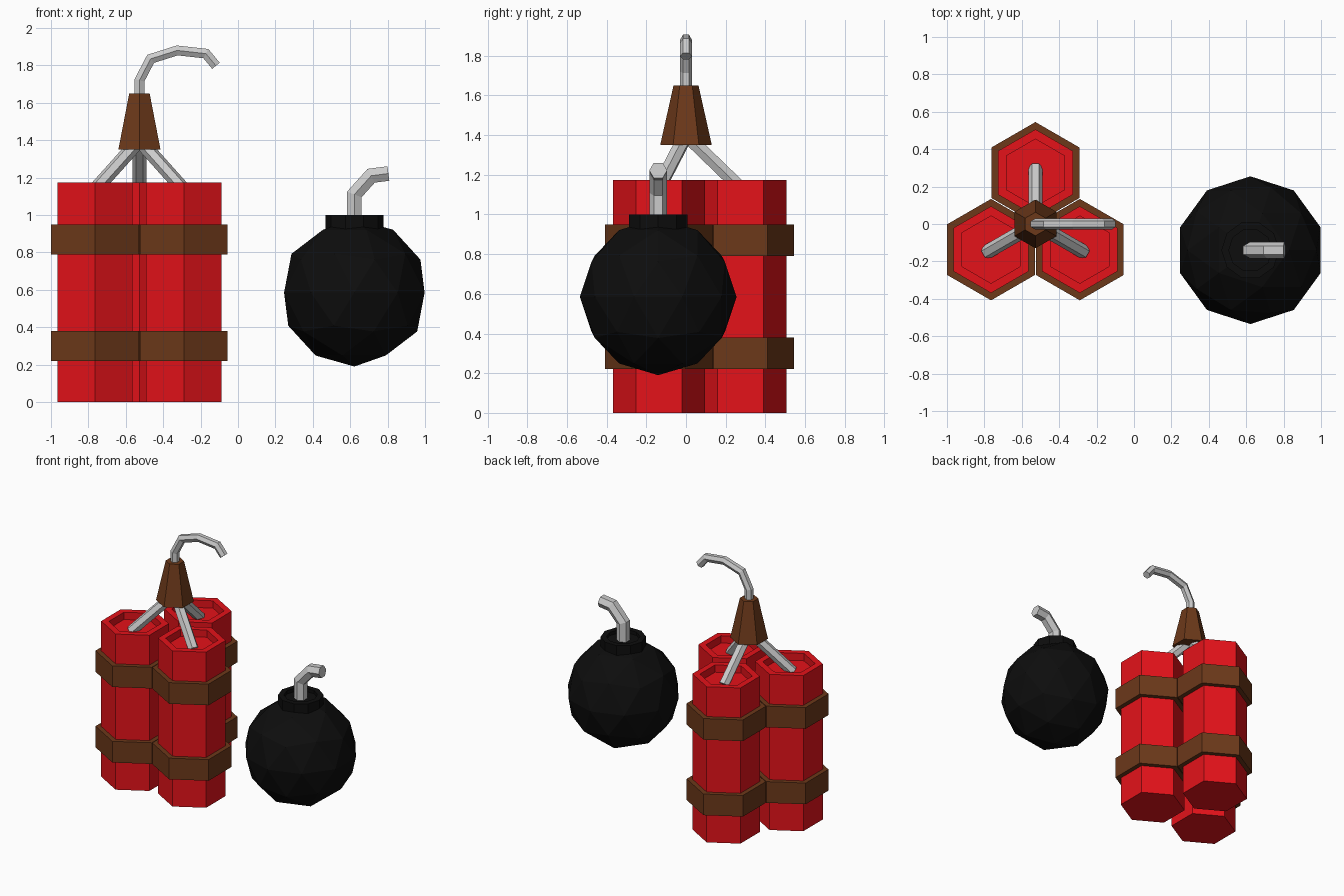
import bpy, bmesh
from math import cos, sin, pi, radians
from mathutils import Vector

if "Cube" in bpy.data.objects:
    bpy.data.objects.remove(bpy.data.objects["Cube"])


def material(name, rgb):
    m = bpy.data.materials.new(name)
    m.diffuse_color = (*rgb, 1)
    m.use_nodes = True
    m.node_tree.nodes["Principled BSDF"].inputs["Base Color"].default_value = m.diffuse_color
    return m


RED = material("red", (0.78, 0.006, 0.01))
BROWN = material("brown", (0.15, 0.04, 0.01))
BLACK = material("black", (0.004, 0.004, 0.004))


def finish(name, bm, loc, mat=None):
    bmesh.ops.recalc_face_normals(bm, faces=bm.faces)
    me = bpy.data.meshes.new(name)
    bm.to_mesh(me)
    bm.free()
    ob = bpy.data.objects.new(name, me)
    ob.location = loc
    if mat:
        me.materials.append(mat)
    bpy.context.collection.objects.link(ob)
    return ob


def loft(name, rings, loc, mat=None):
    """Join rings of points into a closed, capped surface."""
    bm = bmesh.new()
    vs = [[bm.verts.new(p) for p in ring] for ring in rings]
    n = len(vs[0])
    for a, b in zip(vs, vs[1:]):
        for i in range(n):
            j = (i + 1) % n
            bm.faces.new((a[i], a[j], b[j], b[i]))
    bm.faces.new(vs[0])
    bm.faces.new(vs[-1])
    return finish(name, bm, loc, mat)


def turned(name, profile, sides, start, loc, mat):
    """Low-poly turned shape from (radius, z) pairs."""
    angles = [start + 2 * pi * i / sides for i in range(sides)]
    loft(name, [[(r * cos(a), r * sin(a), z) for a in angles] for r, z in profile], loc, mat)


def fuse(name, path, radius, loc, heading=0.0):
    """Six-sided mitred tube along (outward, z) points in a vertical plane."""
    out = Vector((cos(heading), sin(heading), 0))
    up = Vector((0, 0, 1))
    side = out.cross(up)
    pts = [out * u + up * z for u, z in path]
    dirs = [(b - a).normalized() for a, b in zip(pts, pts[1:])]
    rings = []
    for i, p in enumerate(pts):
        d0, d1 = dirs[max(i - 1, 0)], dirs[min(i, len(dirs) - 1)]
        t = (d0 + d1).normalized()
        m = side.cross(t) / t.dot(d0)
        rings.append([p + radius * (cos(k * pi / 3) * side + sin(k * pi / 3) * m)
                      for k in range(6)])
    loft(name, rings, loc)


# Three bundled sticks with recessed tops, straps and short fuses
BX = -0.527
for label, deg in (("back", 90), ("left", 210), ("right", 330)):
    a = radians(deg)
    loc = (BX + 0.274 * cos(a), 0.274 * sin(a), 0)
    turned("stick_" + label, [(0.232, 0), (0.232, 1.175), (0.18, 1.175), (0.18, 1.12)],
           6, pi / 2, loc, RED)
    for level, z in (("lower", 0.22), ("upper", 0.79)):
        turned(f"strap_{level}_{label}", [(0.271, z), (0.271, z + 0.16)], 6, pi / 2, loc, BROWN)
    fuse("short_fuse_" + label, [(0.0, 1.40), (0.3, 1.11)], 0.038, (BX, 0, 0), a)

# Tapered collar joining the fuses, and the long curved fuse
turned("fuse_collar", [(0.13, 1.35), (0.063, 1.65)], 6, pi / 2, (BX, 0, 0), BROWN)
fuse("long_fuse", [(0, 1.6), (0, 1.72), (0.06, 1.835), (0.202, 1.88), (0.355, 1.863), (0.409, 1.798)],
     0.03, (BX, 0, 0))

# Round bomb: faceted ball, neck and bent fuse
BOMB = (0.622, -0.14, 0)
bm = bmesh.new()
bmesh.ops.create_icosphere(bm, subdivisions=2, radius=0.395)
finish("bomb_ball", bm, (BOMB[0], BOMB[1], 0.585), BLACK)
turned("bomb_neck", [(0.155, 0.86), (0.155, 1.0), (0.115, 1.0), (0.115, 0.975)], 10, 0, BOMB, BLACK)
fuse("bomb_fuse", [(0, 0.95), (0, 1.11), (0.09, 1.21), (0.182, 1.222)], 0.045, BOMB)
